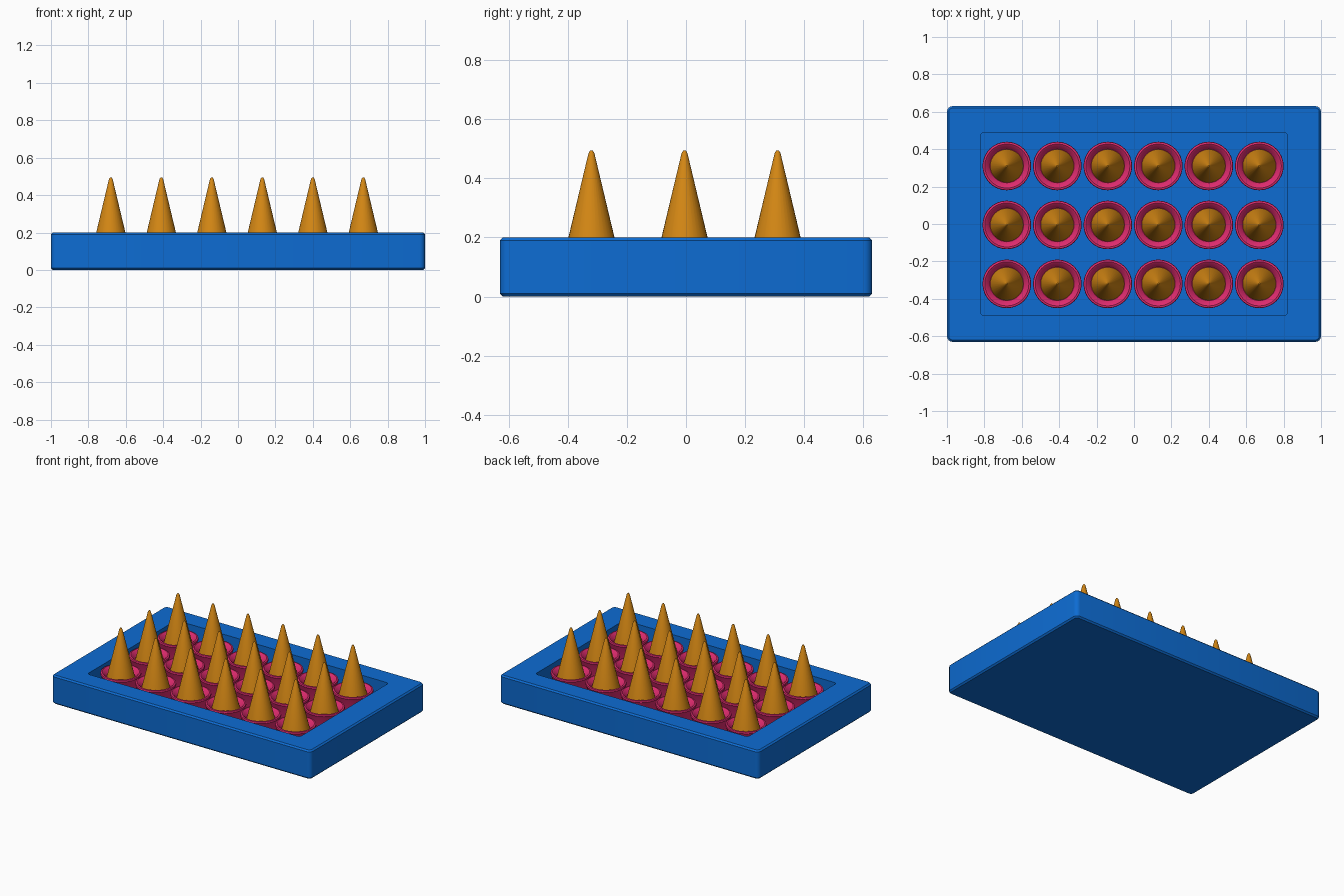
import bpy
import bmesh
import math

cube = bpy.data.objects.get("Cube")
if cube:
    bpy.data.objects.remove(cube, do_unlink=True)


def material(name, rgb):
    m = bpy.data.materials.new(name)
    m.use_nodes = True
    m.diffuse_color = (*rgb, 1)
    m.node_tree.nodes["Principled BSDF"].inputs["Base Color"].default_value = (*rgb, 1)
    return m


blue = material("blue", (0.004, 0.15, 0.65))
pink = material("pink", (0.75, 0.025, 0.16))
amber = material("amber", (0.65, 0.24, 0.007))


def rounded_rect(hx, hy, r, z, steps=4):
    """Loop of points around a rectangle with round corners."""
    pts = []
    for q, (sx, sy) in enumerate([(1, 1), (-1, 1), (-1, -1), (1, -1)]):
        for i in range(steps + 1):
            a = (q + i / steps) * math.pi / 2
            pts.append((sx * (hx - r) + r * math.cos(a),
                        sy * (hy - r) + r * math.sin(a), z))
    return pts


def circle(r, z, sides=32):
    return [(r * math.cos(2 * math.pi * i / sides),
             r * math.sin(2 * math.pi * i / sides), z) for i in range(sides)]


def skin(name, loops, mat):
    """Closed mesh through a stack of loops, capped at both ends."""
    bm = bmesh.new()
    rings = [[bm.verts.new(p) for p in loop] for loop in loops]
    n = len(rings[0])
    for a, b in zip(rings, rings[1:]):
        for i in range(n):
            j = (i + 1) % n
            bm.faces.new((a[i], a[j], b[j], b[i]))
    bm.faces.new(rings[0][::-1])
    bm.faces.new(rings[-1])
    bmesh.ops.recalc_face_normals(bm, faces=bm.faces)
    mesh = bpy.data.meshes.new(name)
    bm.to_mesh(mesh)
    bm.free()
    mesh.materials.append(mat)
    obj = bpy.data.objects.new(name, mesh)
    bpy.context.collection.objects.link(obj)
    bpy.ops.object.select_all(action="DESELECT")
    obj.select_set(True)
    bpy.context.view_layer.objects.active = obj
    bpy.ops.object.shade_smooth_by_angle(angle=math.radians(35))
    return obj


# Tray: outer wall with softened edges, top border, recess wall and floor
skin("tray", [rounded_rect(*p) for p in [
    (0.99, 0.62, 0.02, 0.0),
    (1.0, 0.63, 0.03, 0.01),
    (1.0, 0.63, 0.03, 0.19),
    (0.99, 0.62, 0.02, 0.2),
    (0.82, 0.49, 0.02, 0.2),
    (0.82, 0.49, 0.02, 0.07)]], blue)

# Cup: tapered outside, thin rim, sloping inside
cup = skin("cup", [circle(*p) for p in [
    (0.105, 0.07), (0.125, 0.165), (0.13, 0.175), (0.128, 0.185),
    (0.118, 0.187), (0.108, 0.18), (0.09, 0.155)]], pink)

# Spike: tall cone with a small blunt tip
spike = skin("spike", [circle(*p) for p in [
    (0.091, 0.145), (0.01, 0.485), (0.004, 0.495)]], amber)

# Repeat the cup and spike in a grid of three rows by six
for row in range(3):
    for col in range(6):
        spot = (-0.68 + 0.27 * col, -0.32 + 0.315 * row, 0)
        for part in (cup, spike):
            obj = part
            if row or col:
                obj = part.copy()
                obj.name = f"{part.name}_{row + 1}_{col + 1}"
                bpy.context.collection.objects.link(obj)
            obj.location = spot
